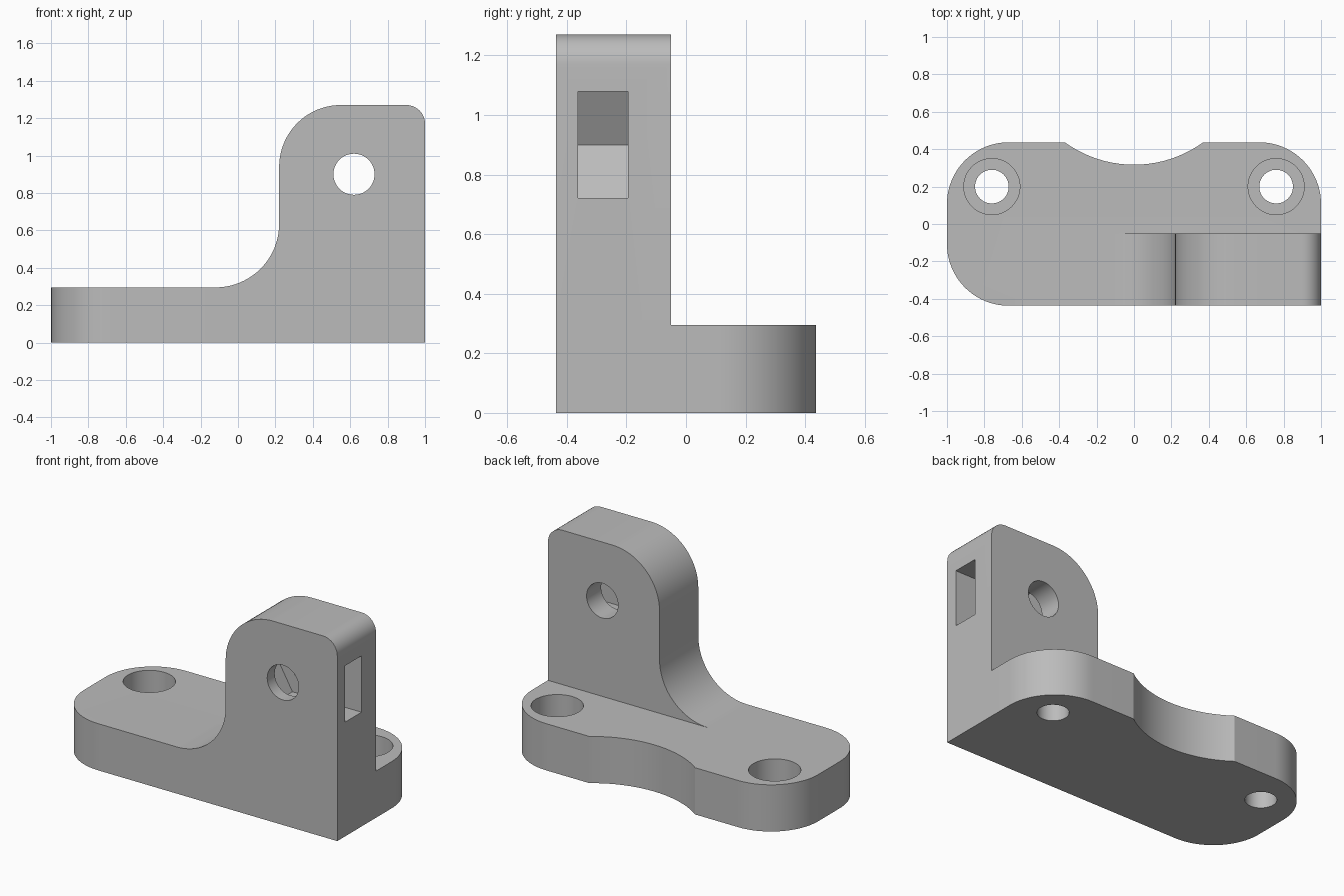
import bpy, bmesh
from math import sin, cos, pi, radians, asin
from mathutils import Vector

cube = bpy.data.objects.get("Cube")
if cube:
    bpy.data.objects.remove(cube, do_unlink=True)

grey = bpy.data.materials.new("plain_grey")
grey.use_nodes = True
colour = (0.5, 0.5, 0.5, 1)
grey.diffuse_color = colour
grey.node_tree.nodes["Principled BSDF"].inputs["Base Color"].default_value = colour


def arc(cx, cy, r, start, end, n=20):
    """Points on an arc, angles in degrees."""
    angles = [radians(start + (end - start) * i / n) for i in range(n + 1)]
    return [(cx + r * cos(a), cy + r * sin(a)) for a in angles]


def extrude(name, outline, low, high, axis="Z"):
    """Prism from an outline in xy (axis Z) or xz (axis Y)."""
    def place(u, v, w):
        return (u, v, w) if axis == "Z" else (u, w, v)
    bm = bmesh.new()
    face = bm.faces.new([bm.verts.new(place(u, v, low)) for u, v in outline])
    moved = bmesh.ops.extrude_face_region(bm, geom=[face])["geom"]
    shift = Vector(place(0, 0, high - low))
    bmesh.ops.translate(bm, vec=shift, verts=[g for g in moved if isinstance(g, bmesh.types.BMVert)])
    bmesh.ops.recalc_face_normals(bm, faces=bm.faces)
    mesh = bpy.data.meshes.new(name)
    bm.to_mesh(mesh)
    bm.free()
    mesh.materials.append(grey)
    obj = bpy.data.objects.new(name, mesh)
    bpy.context.collection.objects.link(obj)
    return obj


def circle(cx, cy, r, n=48):
    return arc(cx, cy, r, 0, 360 - 360 / n, n - 1)


def combine(target, tool, operation):
    mod = target.modifiers.new(tool.name, "BOOLEAN")
    mod.operation, mod.solver, mod.object = operation, "EXACT", tool
    bpy.context.view_layer.objects.active = target
    bpy.ops.object.modifier_apply(modifier=mod.name)
    bpy.data.objects.remove(tool, do_unlink=True)


HALF, THICK, TOP = 0.437, 0.295, 1.27
R = 0.33                      # plate corner radius
corner_x, corner_y = 1 - R, HALF - R

# Base plate: three round corners, one square corner, shallow scallop at the back
scallop_r, scallop_half = 0.63, 0.37
scallop_angle = 180 / pi * asin(scallop_half / scallop_r)
scallop_y = HALF + (scallop_r ** 2 - scallop_half ** 2) ** 0.5
plate = [(1, -HALF)]
plate += arc(corner_x, corner_y, R, 0, 90)
plate += arc(0, scallop_y, scallop_r, -90 + scallop_angle, -90 - scallop_angle)
plate += arc(-corner_x, corner_y, R, 90, 180)
plate += arc(-corner_x, -corner_y, R, 180, 270)
bracket = extrude("mounting_bracket", plate, 0, THICK)

# Upright lug with a concave foot and rounded top corners
WALL, FOOT = 0.22, 0.34
lug = [(1, 0), (WALL - FOOT, 0)]
lug += arc(WALL - FOOT, THICK + FOOT, FOOT, -90, 0)
lug += arc(WALL + R, TOP - R, R, 180, 90)
lug += arc(0.9, TOP - 0.1, 0.1, 90, 0, 10)
combine(bracket, extrude("lug", lug, -HALF, -0.05, "Y"), "UNION")

# Counterbored screw holes
for side in (-1, 1):
    x, y = side * 0.76, 0.2
    combine(bracket, extrude("counterbore", circle(x, y, 0.15), 0.145, 0.5), "DIFFERENCE")
    combine(bracket, extrude("screw_hole", circle(x, y, 0.09), -0.1, 0.5), "DIFFERENCE")

# Hexagonal nut slot entering from the side, then the cross hole through the lug
px, pz, flat = 0.62, 0.9, 0.178
hex_r = flat / cos(pi / 6)
slot = [(1.2, pz - flat), (1.2, pz + flat)] + arc(px, pz, hex_r, 120, 240, 2)
combine(bracket, extrude("nut_slot", slot, -0.362, -0.195, "Y"), "DIFFERENCE")
combine(bracket, extrude("cross_hole", circle(px, pz, 0.11), -0.6, 0.1, "Y"), "DIFFERENCE")

# Smooth curved walls, sharp edges elsewhere
bpy.ops.object.select_all(action="DESELECT")
bracket.select_set(True)
bpy.context.view_layer.objects.active = bracket
bpy.ops.object.shade_smooth_by_angle(angle=radians(25))
